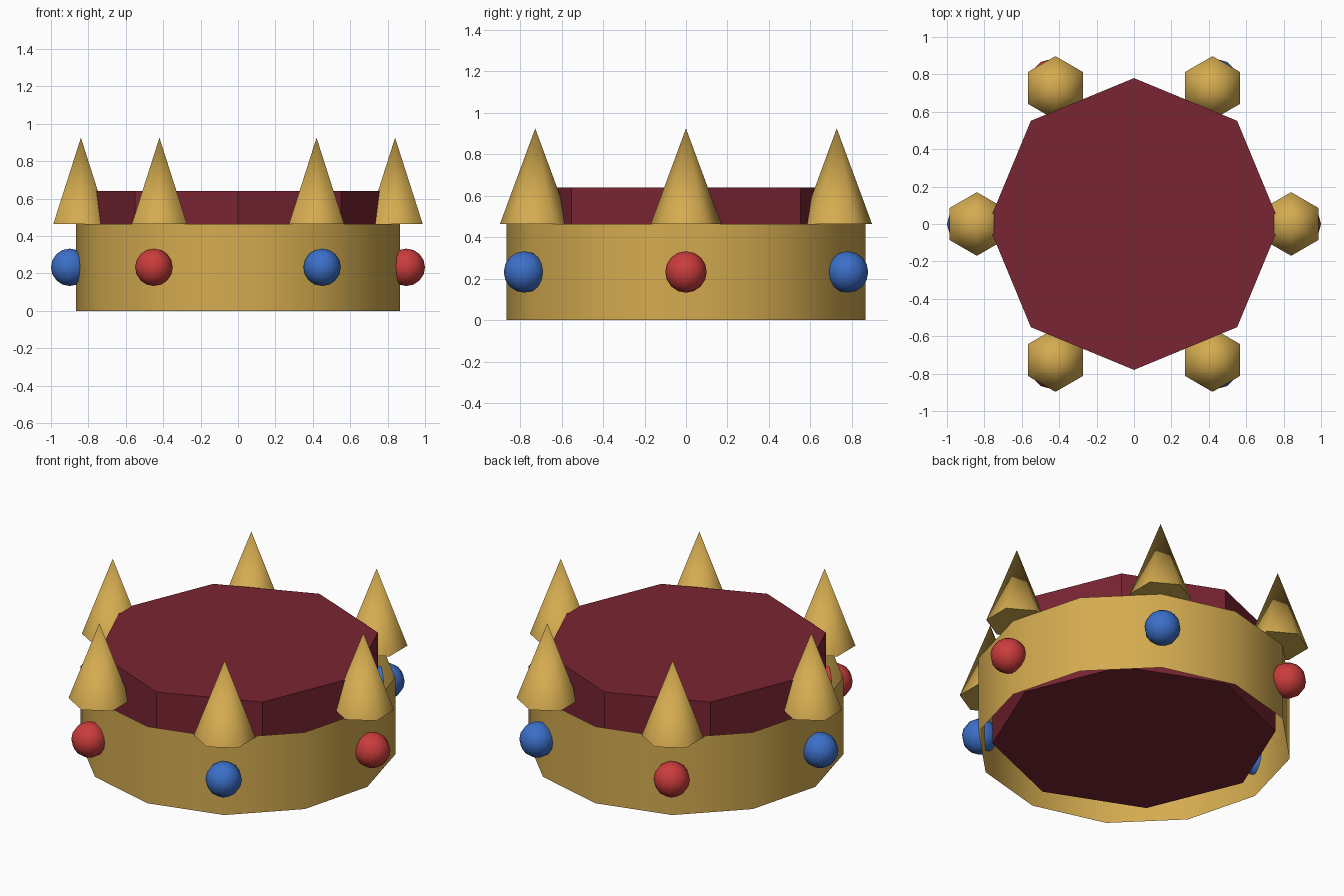
import bpy
import bmesh
from math import cos, sin, radians
from mathutils import Matrix

default = bpy.data.objects.get("Cube")
if default:
    bpy.data.objects.remove(default, do_unlink=True)


def make_material(name, rgb):
    mat = bpy.data.materials.new(name)
    mat.use_nodes = True
    mat.diffuse_color = (*rgb, 1)
    mat.node_tree.nodes["Principled BSDF"].inputs["Base Color"].default_value = (*rgb, 1)
    return mat


gold = make_material("gold", (0.66, 0.41, 0.08))
velvet = make_material("dark red velvet", (0.19, 0.018, 0.032))
ruby = make_material("ruby red", (0.6, 0.045, 0.045))
sapphire = make_material("sapphire blue", (0.045, 0.16, 0.58))


def finish(name, bm, mat, location, smooth_angle):
    mesh = bpy.data.meshes.new(name)
    bm.to_mesh(mesh)
    bm.free()
    mesh.materials.append(mat)
    obj = bpy.data.objects.new(name, mesh)
    obj.location = location
    bpy.context.collection.objects.link(obj)
    bpy.ops.object.select_all(action='DESELECT')
    obj.select_set(True)
    bpy.context.view_layer.objects.active = obj
    bpy.ops.object.shade_smooth_by_angle(angle=radians(smooth_angle))
    return obj


def add_cone(name, mat, sides, r_base, r_top, z_low, z_high, x=0, y=0, caps=True, smooth_angle=35):
    bm = bmesh.new()
    bmesh.ops.create_cone(bm, cap_ends=caps, segments=sides, radius1=r_base,
                          radius2=r_top, depth=z_high - z_low)
    bmesh.ops.remove_doubles(bm, verts=bm.verts, dist=0.0001)
    return finish(name, bm, mat, (x, y, (z_low + z_high) / 2), smooth_angle)


def add_gem(name, mat, x, y, z, radius):
    bm = bmesh.new()
    bmesh.ops.create_uvsphere(bm, u_segments=12, v_segments=8, radius=radius)
    return finish(name, bm, mat, (x, y, z), 60)


# Open gold band and the velvet cap inside it
BAND_TOP = 0.465
add_cone("band", gold, 12, 0.867, 0.867, 0, BAND_TOP, caps=False)
add_cone("velvet_cap", velvet, 8, 0.78, 0.78, 0.05, 0.64)

# Six spikes on the rim, each above a gem of alternating colour
for i in range(6):
    a = radians(60 * i)
    add_cone(f"spike_{i + 1}", gold, 6, 0.17, 0, BAND_TOP, 0.925,
             0.84 * cos(a), 0.84 * sin(a), smooth_angle=65)
    add_gem(f"gem_{i + 1}", sapphire if i % 2 else ruby,
            0.9 * cos(a), 0.9 * sin(a), BAND_TOP / 2, 0.1)
